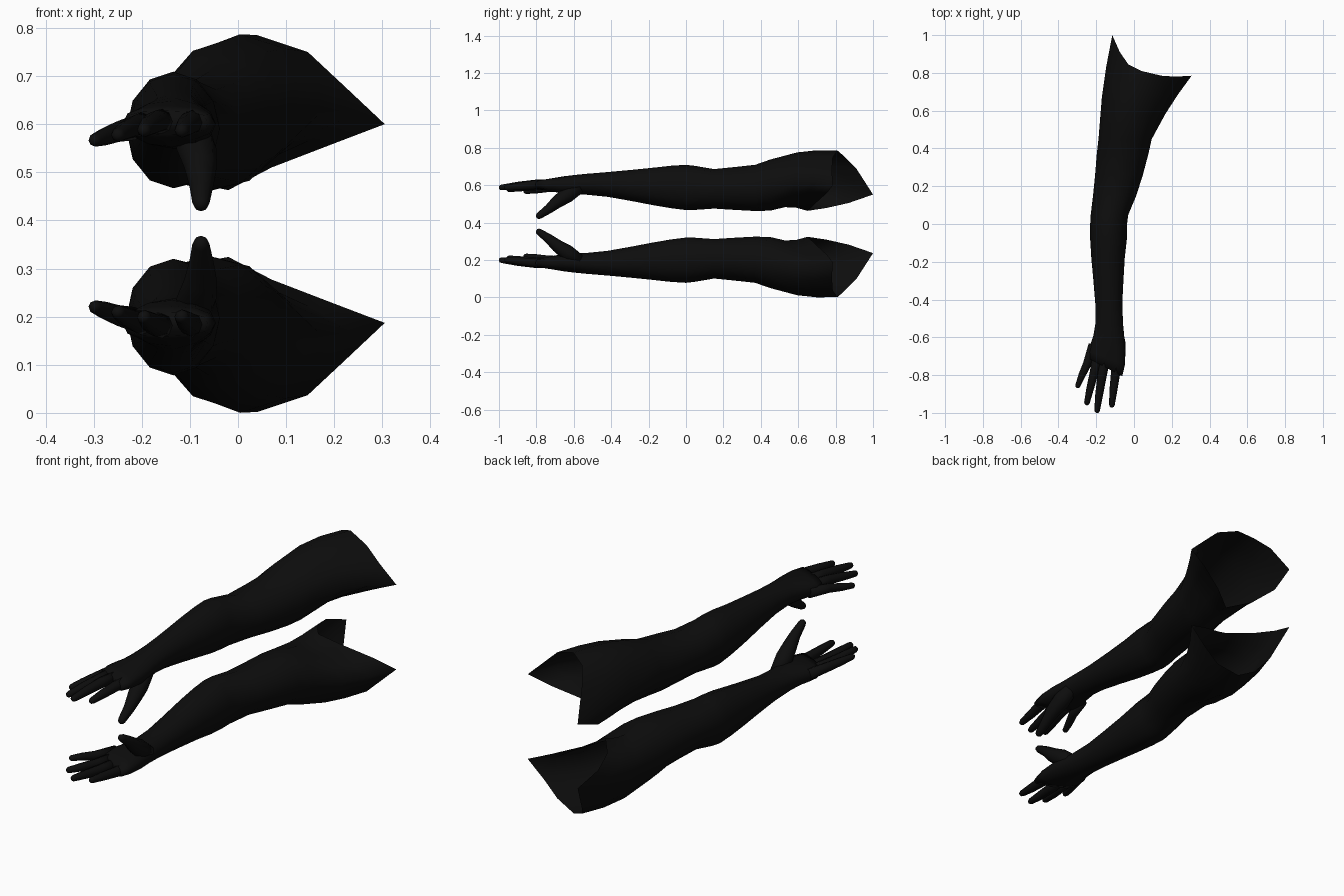
import bpy, bmesh, math
from mathutils import Vector

MID = 0.3935          # height of the plane between the two arms
SIDES = 12

skin = bpy.data.materials.new("black")
skin.diffuse_color = (0.004, 0.004, 0.004, 1)


def loft(name, rings, cap_start=False, cap_end=False):
    """Skin a list of rings, then mirror the part to the other arm."""
    bm = bmesh.new()
    loops = [[bm.verts.new((p[0], p[1], p[2] - MID)) for p in r] for r in rings]
    n = len(rings[0])
    for a, b in zip(loops, loops[1:]):
        for i in range(n):
            j = (i + 1) % n
            bm.faces.new((a[i], a[j], b[j], b[i]))
    if cap_start:
        bm.faces.new(loops[0])
    if cap_end:
        bm.faces.new(loops[-1])
    bmesh.ops.recalc_face_normals(bm, faces=bm.faces[:])
    me = bpy.data.meshes.new(name)
    bm.to_mesh(me)
    bm.free()
    me.materials.append(skin)
    me.shade_smooth()
    ob = bpy.data.objects.new(name, me)
    ob.location.z = MID
    bpy.context.collection.objects.link(ob)
    mod = ob.modifiers.new("other_arm", 'MIRROR')
    mod.use_axis = (False, False, True)
    mod.use_mirror_merge = False
    return ob


def section(y, x0, x1, z0, z1, slant=0.0, power=1.0):
    """Oval ring from its extents; slant tilts it, power < 1 squares it."""
    pts = []
    for k in range(SIDES):
        a = 2 * math.pi * k / SIDES
        c, s = math.cos(a), math.sin(a)
        c = math.copysign(abs(c) ** power, c)
        s = math.copysign(abs(s) ** power, s)
        pts.append(Vector(((x0 + x1) / 2 + c * (x1 - x0) / 2, y - slant * c,
                           (z0 + z1) / 2 + s * (z1 - z0) / 2)))
    return pts


def digit(name, stations, sides=8):
    """Tapered tube through (x, y, z, radius) stations with a rounded tip."""
    pts = [Vector(s[:3]) for s in stations]
    rad = [s[3] for s in stations]
    d = (pts[-1] - pts[-2]).normalized()
    tip, r = pts[-1], rad[-1]
    for t, f in ((0.6, 0.8), (0.95, 0.35)):
        pts.append(tip + d * r * t)
        rad.append(r * f)
    rings = []
    for i, p in enumerate(pts):
        t = (pts[min(i + 1, len(pts) - 1)] - pts[max(i - 1, 0)]).normalized()
        u = t.cross(Vector((0, 0, 1))).normalized()
        v = u.cross(t)
        rings.append([p + rad[i] * (u * math.cos(2 * math.pi * k / sides)
                                    + v * math.sin(2 * math.pi * k / sides))
                      for k in range(sides)])
    loft(name, rings, True, True)


# Arm: hand to upper arm
arm = [
    section(-0.76, -0.235, -0.062, 0.578, 0.628, 0.045, 0.7),
    section(-0.71, -0.240, -0.048, 0.565, 0.638, 0.035, 0.8),
    section(-0.65, -0.230, -0.046, 0.553, 0.648, 0.015, 0.9),
    section(-0.59, -0.215, -0.052, 0.549, 0.655),
    section(-0.53, -0.205, -0.058, 0.549, 0.661),
    section(-0.42, -0.205, -0.062, 0.538, 0.670),
    section(-0.30, -0.215, -0.056, 0.517, 0.681),
    section(-0.18, -0.226, -0.049, 0.494, 0.693),
    section(-0.08, -0.232, -0.038, 0.477, 0.704),
    section(0.00, -0.232, -0.037, 0.467, 0.709),
    section(0.05, -0.229, -0.030, 0.468, 0.703),
    section(0.15, -0.217, 0.012, 0.475, 0.686),
    section(0.26, -0.206, 0.047, 0.468, 0.697),
    section(0.37, -0.197, 0.076, 0.462, 0.709),
    section(0.45, -0.188, 0.094, 0.464, 0.737),
]

# Shoulder opening: an uneven rim from the armpit to the shoulder blade
rim = [Vector(p) for p in (
    (0.305, 0.785, 0.60), (0.22, 0.78, 0.68), (0.145, 0.785, 0.75),
    (0.04, 0.81, 0.785), (-0.03, 0.845, 0.755), (-0.075, 0.91, 0.69),
    (-0.115, 1.0, 0.55), (-0.135, 0.87, 0.505), (-0.10, 0.75, 0.478),
    (-0.02, 0.65, 0.463), (0.07, 0.70, 0.51), (0.2, 0.755, 0.56))]
last = arm[-1]
for t in (0.4, 0.7):
    swell = Vector((-0.012, 0, 0.02))
    arm.append([a.lerp(b, t) + swell * math.sin(math.pi * t)
                for a, b in zip(last, rim)])
arm.append(rim)
loft("arm", arm, cap_start=True)

# Fingers: base, knuckle, tip
digit("little_finger", [(-0.215, -0.64, 0.593, 0.026), (-0.248, -0.74, 0.585, 0.022),
                        (-0.275, -0.80, 0.575, 0.019), (-0.297, -0.855, 0.567, 0.014)])
digit("ring_finger", [(-0.190, -0.68, 0.602, 0.027), (-0.212, -0.79, 0.597, 0.023),
                      (-0.232, -0.87, 0.588, 0.020), (-0.249, -0.945, 0.578, 0.015)])
digit("middle_finger", [(-0.150, -0.70, 0.606, 0.027), (-0.170, -0.81, 0.605, 0.024),
                        (-0.184, -0.90, 0.597, 0.021), (-0.195, -0.986, 0.588, 0.015)])
digit("index_finger", [(-0.088, -0.70, 0.606, 0.028), (-0.099, -0.80, 0.603, 0.024),
                       (-0.109, -0.88, 0.595, 0.021), (-0.117, -0.957, 0.587, 0.015)])

# Thumb, reaching towards the other arm
digit("thumb", [(-0.092, -0.57, 0.59, 0.034), (-0.086, -0.635, 0.548, 0.042),
                (-0.078, -0.69, 0.510, 0.034), (-0.076, -0.735, 0.472, 0.025),
                (-0.077, -0.785, 0.437, 0.018)])
